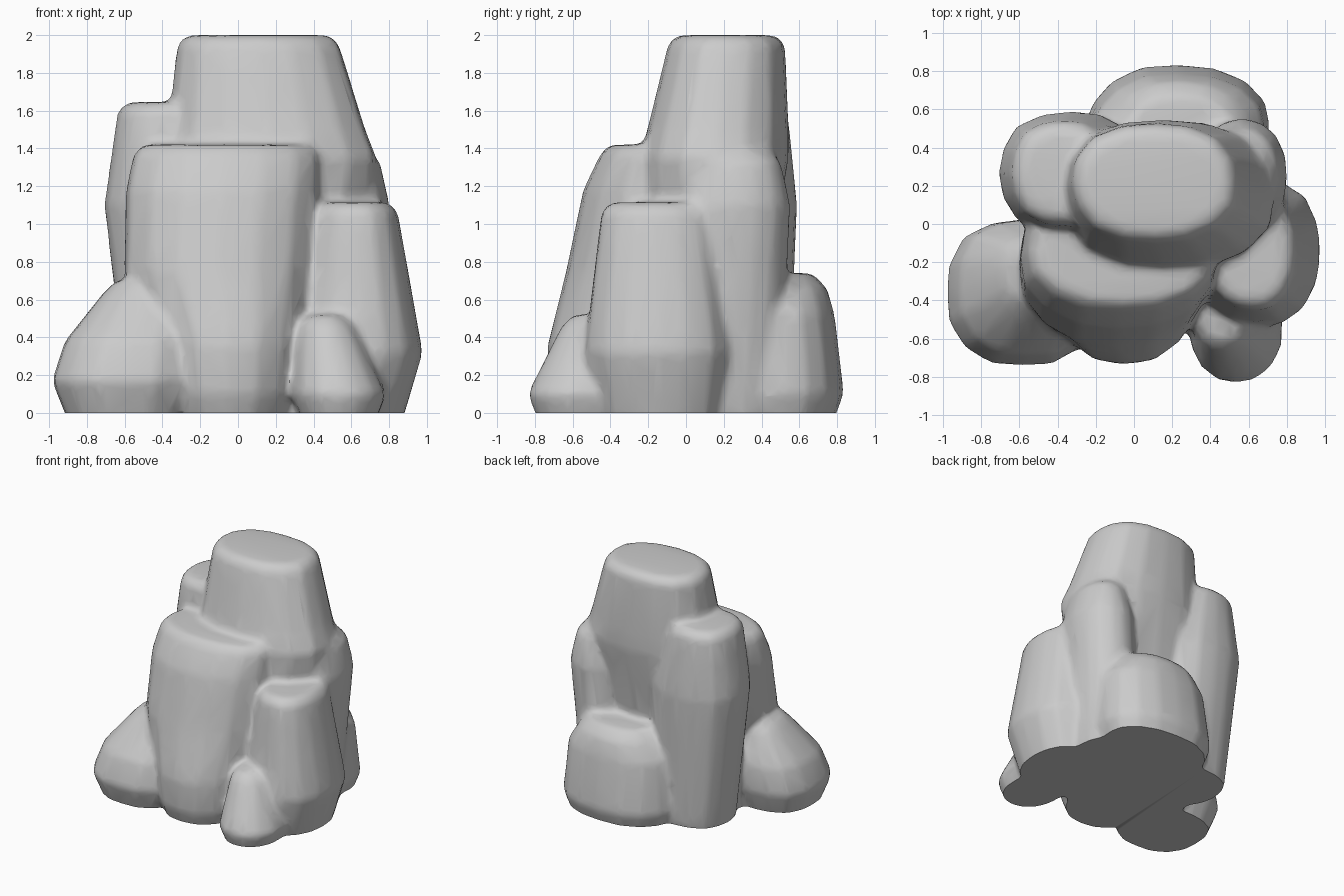
import bpy, bmesh, math, random

if "Cube" in bpy.data.objects:
    bpy.data.objects.remove(bpy.data.objects["Cube"])

random.seed(4)
SIDES = 16
bm = bmesh.new()


def inset(ring, z, d):
    """Copy of a ring at height z, drawn in by d on every side."""
    _, x0, x1, y0, y1 = ring
    return (z, x0 + d, x1 - d, y0 + d, y1 - d)


def add_rock(*rings, rim=0.05, power=2.35, rough=0.018):
    """Loft a closed rock from rings (z, x min, x max, y min, y max); foot and rim are added."""
    foot, top = rings[0], rings[-1]
    rings = [inset(foot, -0.15, 0.4 * (foot[0] + 0.15)), *rings, inset(top, top[0] + rim, rim)]
    wobble = [1 + random.uniform(-rough, rough) for _ in range(SIDES)]
    loops = []
    for z, x0, x1, y0, y1 in rings:
        loop = []
        for i in range(SIDES):
            a = 2 * math.pi * i / SIDES
            c, s = math.cos(a), math.sin(a)
            r = wobble[i] / (abs(c) ** power + abs(s) ** power) ** (1 / power) / 2
            loop.append(bm.verts.new(((x0 + x1) / 2 + (x1 - x0) * c * r,
                                      (y0 + y1) / 2 + (y1 - y0) * s * r, z)))
        loops.append(loop)
    for a, b in zip(loops, loops[1:]):
        for i in range(SIDES):
            j = (i + 1) % SIDES
            bm.faces.new((a[i], a[j], b[j], b[i]))
    bm.faces.new(loops[0][::-1])
    bm.faces.new(loops[-1])


# tall main peak, drawn in behind its lower half
add_rock((.7, -.38, .62, -.24, .44), (1.35, -.4, .74, -.25, .55),
         (1.5, -.37, .68, -.21, .55), (1.95, -.32, .54, -.1, .53))
# hidden core and the shoulder on the right of the peak
add_rock((0, -.5, .6, -.5, .45), (.75, -.4, .6, -.35, .43))
add_rock((0, .25, .72, -.1, .5), (1.1, .34, .8, -.06, .55), (1.33, .4, .75, 0, .5))
# back left column
add_rock((0, -.58, .05, -.03, .54), (1.1, -.71, .05, -.06, .59), (1.595, -.64, -.1, -.01, .54))
# broad front column
add_rock((.1, -.42, .32, -.72, .2), (.35, -.45, .34, -.73, .2), (.75, -.61, .4, -.63, .2),
         (1.18, -.6, .43, -.54, .2), (1.37, -.56, .43, -.45, .15))
# right column
add_rock((0, .25, .89, -.48, .2), (.32, .28, .985, -.54, .24), (1.065, .39, .85, -.45, .14))
# small boulder at the front
add_rock((.1, .28, .79, -.84, -.2), (.46, .32, .62, -.66, -.3), rim=.06)
# boulder on the left
add_rock((.17, -.99, -.2, -.75, .02), (.38, -.92, -.2, -.69, .02),
         (.63, -.72, -.3, -.5, -.06), rim=.07, power=2.5)
# boulder at the back
add_rock((.1, -.25, .72, .2, .84), (.52, -.21, .69, .2, .79),
         (.66, -.12, .6, .2, .75), rim=.08, power=2.2)

mesh = bpy.data.meshes.new("rock_formation")
bm.to_mesh(mesh)
bm.free()
rock = bpy.data.objects.new("rock_formation", mesh)
bpy.context.collection.objects.link(rock)

# fuse the stones and soften their seams
fuse = rock.modifiers.new("fuse", 'REMESH')
fuse.mode = 'VOXEL'
fuse.voxel_size = 0.022
soften = rock.modifiers.new("soften", 'SMOOTH')
soften.factor = 0.5
soften.iterations = 14
thin = rock.modifiers.new("thin", 'DECIMATE')
thin.ratio = 0.1

# bake the modifiers, then cut a flat base on the ground
fused = bpy.data.meshes.new_from_object(rock.evaluated_get(bpy.context.evaluated_depsgraph_get()))
rock.modifiers.clear()
bm = bmesh.new()
bm.from_mesh(fused)
cut = bmesh.ops.bisect_plane(bm, geom=bm.verts[:] + bm.edges[:] + bm.faces[:], dist=1e-5,
                             plane_co=(0, 0, 0), plane_no=(0, 0, -1), clear_outer=True)
edges = [e for e in cut["geom_cut"] if isinstance(e, bmesh.types.BMEdge)]
bmesh.ops.holes_fill(bm, edges=edges, sides=0)
bmesh.ops.recalc_face_normals(bm, faces=bm.faces[:])
bm.to_mesh(fused)
bm.free()
rock.data = fused

bpy.context.view_layer.objects.active = rock
rock.select_set(True)
bpy.ops.object.shade_smooth_by_angle(angle=math.radians(50))
